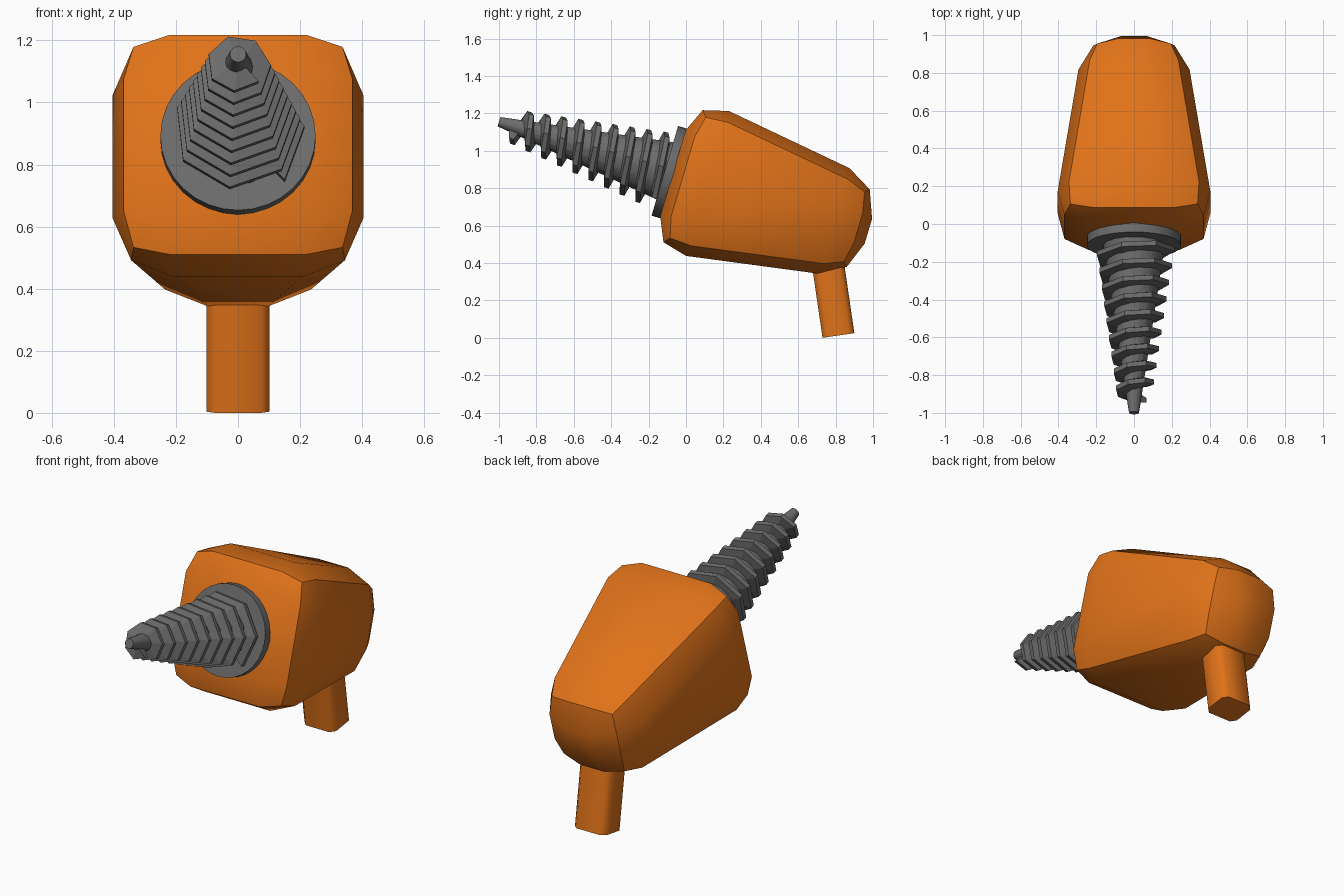
import bpy, bmesh
from math import sin, cos, pi, radians

if "Cube" in bpy.data.objects:
    bpy.data.objects.remove(bpy.data.objects["Cube"])

TILT = radians(-16.5)
HEAD = (0, -0.07, 0.88)          # centre of the head's front face
ORANGE = bpy.data.materials.new("orange")
ORANGE.diffuse_color = (0.75, 0.17, 0.01, 1)
ORANGE.use_nodes = True
ORANGE.node_tree.nodes["Principled BSDF"].inputs["Base Color"].default_value = ORANGE.diffuse_color
GREY = bpy.data.materials.new("grey")
GREY.diffuse_color = (0.15, 0.15, 0.15, 1)
GREY.use_nodes = True
GREY.node_tree.nodes["Principled BSDF"].inputs["Base Color"].default_value = GREY.diffuse_color


def finish(name, bm, loc, rot, mat, smooth=None):
    bmesh.ops.recalc_face_normals(bm, faces=bm.faces)
    me = bpy.data.meshes.new(name)
    bm.to_mesh(me)
    bm.free()
    ob = bpy.data.objects.new(name, me)
    bpy.context.collection.objects.link(ob)
    ob.location, ob.rotation_euler = loc, (rot, 0, 0)
    me.materials.append(mat)
    if smooth:
        bpy.ops.object.select_all(action='DESELECT')
        ob.select_set(True)
        bpy.context.view_layer.objects.active = ob
        bpy.ops.object.shade_smooth_by_angle(angle=radians(smooth))
    return ob


def loft(bm, rings):
    # skin a list of closed rings and cap both ends
    vs = [[bm.verts.new(p) for p in r] for r in rings]
    n = len(vs[0])
    for a, b in zip(vs, vs[1:]):
        for i in range(n):
            j = (i + 1) % n
            bm.faces.new((a[i], a[j], b[j], b[i]))
    bm.faces.new(vs[0])
    bm.faces.new(vs[-1])


def circle(r, y, n):
    return [(r * cos(2 * pi * i / n), y, r * sin(2 * pi * i / n)) for i in range(n)]


# head: tapered box with heavy two-segment bevel
bm = bmesh.new()
loft(bm, [[(x * h, y, z * h) for x, z in ((-1, -1), (1, -1), (1, 1), (-1, 1))]
          for y, h in ((0, 0.434), (1.09, 0.264))])
bmesh.ops.bevel(bm, geom=bm.edges[:], offset=0.195, offset_type='OFFSET',
                segments=2, profile=0.5, affect='EDGES')
finish("head", bm, HEAD, TILT, ORANGE, 35)

# neck: chamfered post under the back of the head
bm = bmesh.new()
w, d, c = 0.102, 0.086, 0.027
section = [(-w + c, -d), (w - c, -d), (w, -d + c), (w, d - c),
           (w - c, d), (-w + c, d), (-w, d - c), (-w, -d + c)]
loft(bm, [[(x, y, z) for x, y in section] for z in (0, 0.45)])
finish("neck", bm, (0, 0.815, 0.0125), radians(8.3), ORANGE, 50)

# collar: round plate on the front face
bm = bmesh.new()
loft(bm, [circle(0.25, y, 32) for y in (-0.045, 0.01)])
finish("collar", bm, HEAD, TILT, GREY, 35)


def core_radius(y):
    return 0.17 + 0.148 * y


# screw core: slim cone
bm = bmesh.new()
loft(bm, [circle(core_radius(y), y, 14) for y in (-0.97, 0)])
finish("screw_core", bm, HEAD, TILT, GREY, 35)

# screw thread: trapezoid swept along a tapering helix, seven steps per turn
bm = bmesh.new()
SIDES, TURNS, PITCH, START = 7, 9, 0.0913, -0.88
rings = []
for i in range(SIDES * TURNS + 1):
    t = i / SIDES
    y, ang = START + PITCH * t, radians(-46) - 2 * pi * t
    r = core_radius(y)
    rings.append([((r + dr) * cos(ang), y + dy, (r + dr) * sin(ang))
                  for dr, dy in ((-0.02, -0.03), (0.055, -0.013),
                                 (0.055, 0.013), (-0.02, 0.03))])
loft(bm, rings)
finish("screw_thread", bm, HEAD, TILT, GREY)
